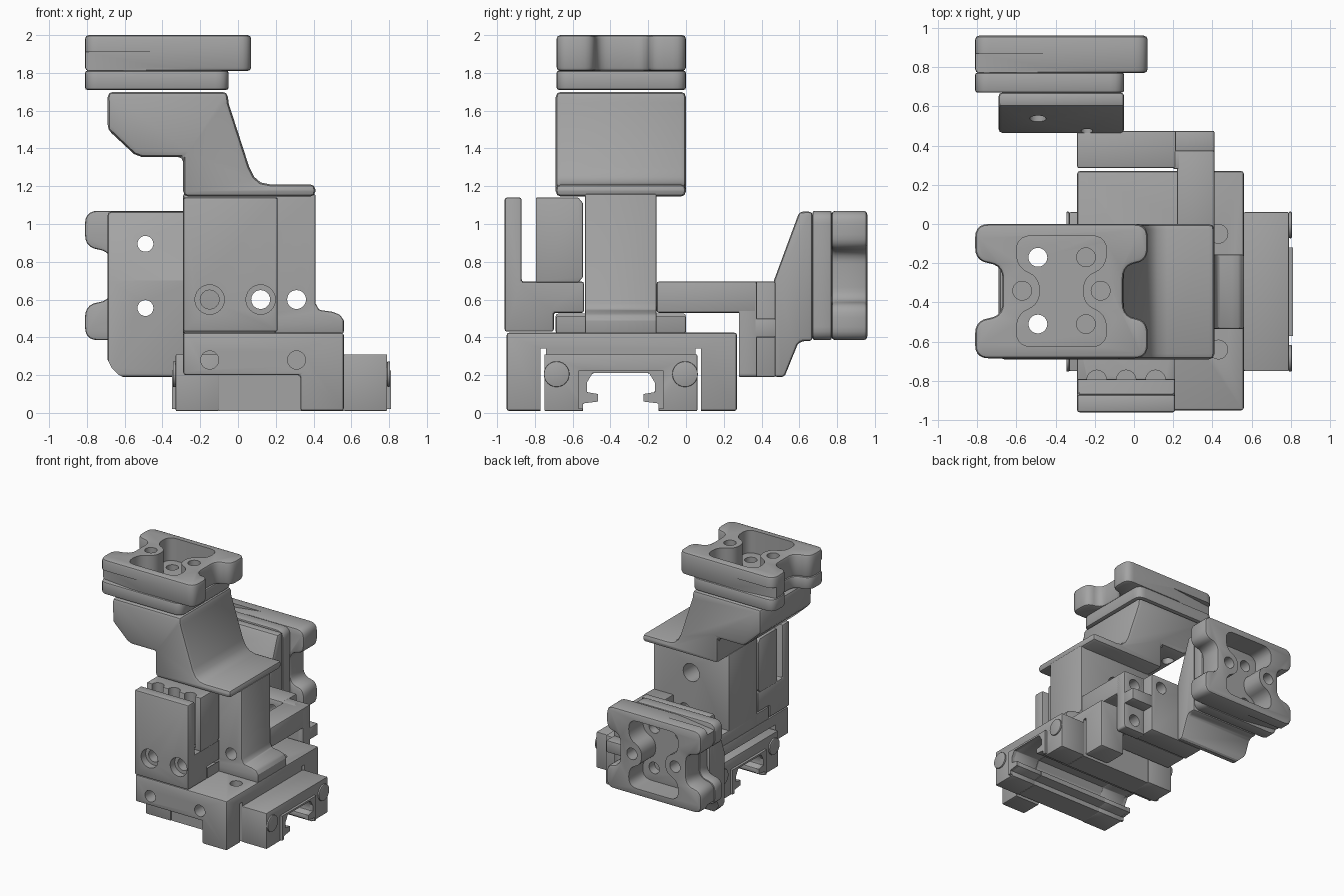
import bpy, bmesh, math
from mathutils import Matrix, Vector

cube = bpy.data.objects.get("Cube")
if cube:
    bpy.data.objects.remove(cube, do_unlink=True)

grey = bpy.data.materials.new("machine_grey")
grey.use_nodes = True
COLOUR = (0.37, 0.37, 0.37, 1)
grey.diffuse_color = COLOUR
grey.node_tree.nodes["Principled BSDF"].inputs["Base Color"].default_value = COLOUR

# Where a profile point (u, v) lies when extruded along each axis
PLACE = {"x": lambda u, v, w: (w, u, v),
         "y": lambda u, v, w: (u, w, v),
         "z": lambda u, v, w: (u, v, w)}
parts = []


def rect(u0, u1, v0, v1):
    return [(u0, v0), (u1, v0), (u1, v1), (u0, v1)]


def circle(u, v, r, n=24):
    return [(u + r * math.cos(math.tau * i / n), v + r * math.sin(math.tau * i / n)) for i in range(n)]


def rounded(pts, r, n=5):
    """Round every corner of a profile with a short curve."""
    out = []
    for i, p in enumerate(pts):
        p, a, b = Vector(p), Vector(pts[i - 1]), Vector(pts[(i + 1) % len(pts)])
        s = p + (a - p).normalized() * min(r, (a - p).length * 0.49)
        e = p + (b - p).normalized() * min(r, (b - p).length * 0.49)
        for k in range(n + 1):
            t = k / n
            out.append(tuple(s * (1 - t) ** 2 + p * 2 * t * (1 - t) + e * t * t))
    return out


def prism(name, pts, axis, a, b):
    bm = bmesh.new()
    put = PLACE[axis]
    face = bm.faces.new([bm.verts.new(put(u, v, a)) for u, v in pts])
    ext = bmesh.ops.extrude_face_region(bm, geom=[face])
    top = [g for g in ext["geom"] if isinstance(g, bmesh.types.BMVert)]
    bmesh.ops.translate(bm, verts=top, vec=put(0, 0, b - a))
    bmesh.ops.recalc_face_normals(bm, faces=bm.faces)
    mesh = bpy.data.meshes.new(name)
    bm.to_mesh(mesh)
    bm.free()
    obj = bpy.data.objects.new(name, mesh)
    bpy.context.collection.objects.link(obj)
    return obj


def part(name, pts, axis, a, b, bevel=0.012, cuts=(), matrix=None):
    """Extruded, chamfered part with a list of (profile, axis, from, to) cuts."""
    obj = prism(name, pts, axis, a, b)
    if bevel:
        mod = obj.modifiers.new("edge", "BEVEL")
        mod.width, mod.segments, mod.limit_method = bevel, 2, "ANGLE"
        mod.angle_limit = math.radians(35)
    tools = []
    for cut in cuts:
        tool = prism("cutter", *cut)
        tool.hide_render = True
        mod = obj.modifiers.new("cut", "BOOLEAN")
        mod.operation, mod.solver, mod.object = "DIFFERENCE", "EXACT", tool
        tools.append(tool)
    bpy.context.view_layer.update()
    mesh = bpy.data.meshes.new_from_object(obj.evaluated_get(bpy.context.evaluated_depsgraph_get()))
    obj.modifiers.clear()
    obj.data = mesh
    for tool in tools:
        bpy.data.objects.remove(tool, do_unlink=True)
    if matrix:
        mesh.transform(matrix)
    mesh.materials.clear()
    mesh.materials.append(grey)
    parts.append(obj)
    return obj


def hole(u, v, r, axis, a, b):
    return (circle(u, v, r), axis, a, b)


# Linear carriage: body, end caps and seals around the rail slot
def channel(y0, y1, z0, z1):
    half = [(0.20, z0), (0.20, 0.05), (0.12, 0.06), (0.12, 0.10), (0.18, 0.11), (0.18, 0.16), (0.15, 0.21)]
    c = -0.345
    slot = [(c + u, v) for u, v in half] + [(c - u, v) for u, v in reversed(half)]
    return [(y1, z0)] + [(y1, z1), (y0, z1), (y0, z0)] + slot[::-1]


part("carriage_body", channel(-0.74, 0.05, 0.01, 0.345), "x", -0.1, 0.56, 0)
for side, x0, x1 in (("right", -0.33, -0.1), ("left", 0.56, 0.79)):
    part(side + "_end_cap", channel(-0.75, 0.06, 0.01, 0.31), "x", x0, x1, 0.006)
for side, x0, x1 in (("right", -0.35, -0.325), ("left", 0.785, 0.81)):
    part(side + "_seal", channel(-0.57, -0.12, 0.02, 0.225), "x", x0, x1, 0)
    for y in (-0.685, -0.005):
        part(side + "_cap_screw", circle(y, 0.205, 0.068), "x", x0 + 0.005, x1 - 0.005, 0.005)

# Saddle over the carriage
saddle = [(-0.29, 0.2), (0.33, 0.2), (0.33, 0.01), (0.56, 0.01), (0.56, 0.425), (-0.29, 0.425)]
part("saddle", saddle, "y", -0.95, 0.27, 0.014,
     [(rect(-0.77, 0.08, -0.1, 0.34), "x", -1, 1)]
     + [hole(x, 0.28, 0.048, "y", -1, 1) for x in (-0.15, 0.31)]
     + [hole(0.43, y, 0.048, "z", 0.36, 1) for y in (-0.05, -0.64)])

# Tower with a flared toe and a wide foot
tower = [(-0.29, 0.42), (0.56, 0.42), (0.56, 0.49), (0.54, 0.52), (0.5, 0.535), (0.43, 0.545),
         (0.41, 0.58), (0.41, 1.16), (-0.29, 1.16)]
part("tower", tower, "y", -0.535, -0.155, 0.01,
     [hole(x, 0.6, 0.05, "y", -1, 1) for x in (0.12, 0.31)]
     + [hole(0.06, 0.92, 0.075, "y", -0.4, 0)])
part("tower_foot", rect(-0.29, 0.2, -0.69, 0.0), "z", 0.42, 0.525, 0.012,
     [hole(0.12, 0.6, 0.12, "y", -1, 1)])

# Belt clamp: upright plate with ledge, and the toothed block on it
clamp = [(-0.96, 0.43), (-0.7, 0.43), (-0.7, 0.53), (-0.54, 0.53), (-0.54, 0.695),
         (-0.87, 0.695), (-0.87, 1.14), (-0.96, 1.14)]
cuts = []
for x in (-0.15, 0.12):
    cuts += [hole(x, 0.6, 0.05, "y", -1.1, 0), hole(x, 0.6, 0.078, "y", -1.1, -0.9)]
part("belt_clamp", clamp, "x", -0.29, 0.21, 0.012, cuts)
block = [(-0.795, 0.69), (-0.57, 0.69), (-0.545, 0.72), (-0.545, 1.11), (-0.57, 1.14), (-0.795, 1.14)]
part("belt_teeth", block, "x", -0.29, 0.21, 0.006,
     [hole(x, -0.795, 0.05, "z", 0.71, 1.3) for x in (-0.19, -0.04, 0.11)])

# Upper neck leaning out from the tower
neck = [(-0.29, 1.145), (-0.29, 1.355), (-0.51, 1.355), (-0.55, 1.37), (-0.69, 1.5), (-0.69, 1.7),
        (-0.055, 1.7), (-0.05, 1.64), (0.06, 1.3), (0.085, 1.25), (0.12, 1.22), (0.17, 1.21),
        (0.41, 1.21), (0.41, 1.145)]
part("upper_neck", neck, "y", -0.69, 0.0, 0.028,
     [hole(-0.49, y, 0.048, "z", 1, 2) for y in (-0.17, -0.51)])

# Rear arm, bracket and neck
part("rear_arm", rect(-0.155, 0.375, 0.53, 0.695), "x", 0.22, 0.41, 0.01,
     [hole(0.31, 0.6, 0.05, "y", -1, 1)])
part("rear_bracket", rect(-0.29, 0.215, 0.19, 0.695), "y", 0.285, 0.475, 0.01,
     [hole(0.12, 0.6, 0.05, "y", -1, 1), hole(-0.15, 0.28, 0.05, "y", 0, 0.4)])
part("rear_flange", rounded(rect(0.2, 0.41, 0.19, 0.695), 0.02), "y", 0.28, 0.375, 0.006,
     [hole(0.31, z, 0.05, "y", -1, 1) for z in (0.28, 0.6)])
part("flange_rib", rect(0.2, 0.41, 0.4, 0.5), "y", 0.36, 0.475, 0.008)
rear = [(0.465, 0.19), (0.51, 0.19), (0.525, 0.2), (0.59, 0.36), (0.61, 0.38), (0.67, 0.38),
        (0.67, 1.065), (0.6, 1.065), (0.465, 0.7)]
part("rear_neck", rear, "x", -0.69, -0.05, 0.018,
     [([(-0.75, 0.1), (-0.59, 0.18), (-0.63, 0.2), (-0.67, 0.24), (-0.7, 0.3)], "y", 0, 1)]
     + [hole(-0.49, z, 0.042, "y", 0, 1) for z in (0.555, 0.895)]
     + [hole(x, 0.725, 0.03, "y", 0.45, 0.56) for x in (-0.24,)])


# Notched mounting heads, built upright and turned for the rear one
def mounting_head(name, matrix=None):
    wing = [(-0.67, -0.47), (-0.67, -0.21), (-0.81, -0.19), (-0.81, 0)]
    upper = wing + [(0.07, 0), (0.07, -0.19), (-0.055, -0.21), (-0.055, -0.47), (0.07, -0.49),
                    (0.07, -0.685), (-0.81, -0.685), (-0.81, -0.49)]
    lower = wing + [(-0.05, 0), (-0.05, -0.685), (-0.81, -0.685), (-0.81, -0.49)]
    pocket = [(-0.6, -0.06), (-0.14, -0.06), (-0.14, -0.22), (-0.26, -0.27), (-0.26, -0.41),
              (-0.14, -0.46), (-0.14, -0.625), (-0.6, -0.625), (-0.6, -0.46), (-0.48, -0.41),
              (-0.48, -0.27), (-0.6, -0.22)]
    grooves = [([(-0.9, e), (-0.4, e), (-0.9, e + d)], "z", 1.805, 1.91)
               for e, d in ((0.0, -0.06), (-0.685, 0.06))]
    through = [hole(-0.49, y, 0.048, "z", 1.6, 2.1) for y in (-0.17, -0.51)]
    sunk = [hole(-0.245, y, 0.048, "z", 1.74, 2.1) for y in (-0.17, -0.51)]
    side = [hole(x, -0.34, 0.048, "z", 1.86, 2.1) for x in (-0.57, -0.17)]
    part(name + "_plate", rounded(upper, 0.07), "z", 1.81, 2.0, 0.02,
         [(rounded(pocket, 0.08), "z", 1.7, 2.1)] + grooves + side, matrix)
    part(name + "_base", rounded(lower, 0.07), "z", 1.71, 1.812, 0.012, through + sunk, matrix)


mounting_head("upper_head")
mounting_head("rear_head", Matrix.Translation((0, -1.04, 0.385)) @ Matrix.Rotation(-math.pi / 2, 4, "X"))

# Smooth the curves and keep the edges crisp
bpy.ops.object.select_all(action="DESELECT")
for obj in parts:
    obj.select_set(True)
bpy.context.view_layer.objects.active = parts[0]
bpy.ops.object.shade_smooth_by_angle(angle=math.radians(30))
